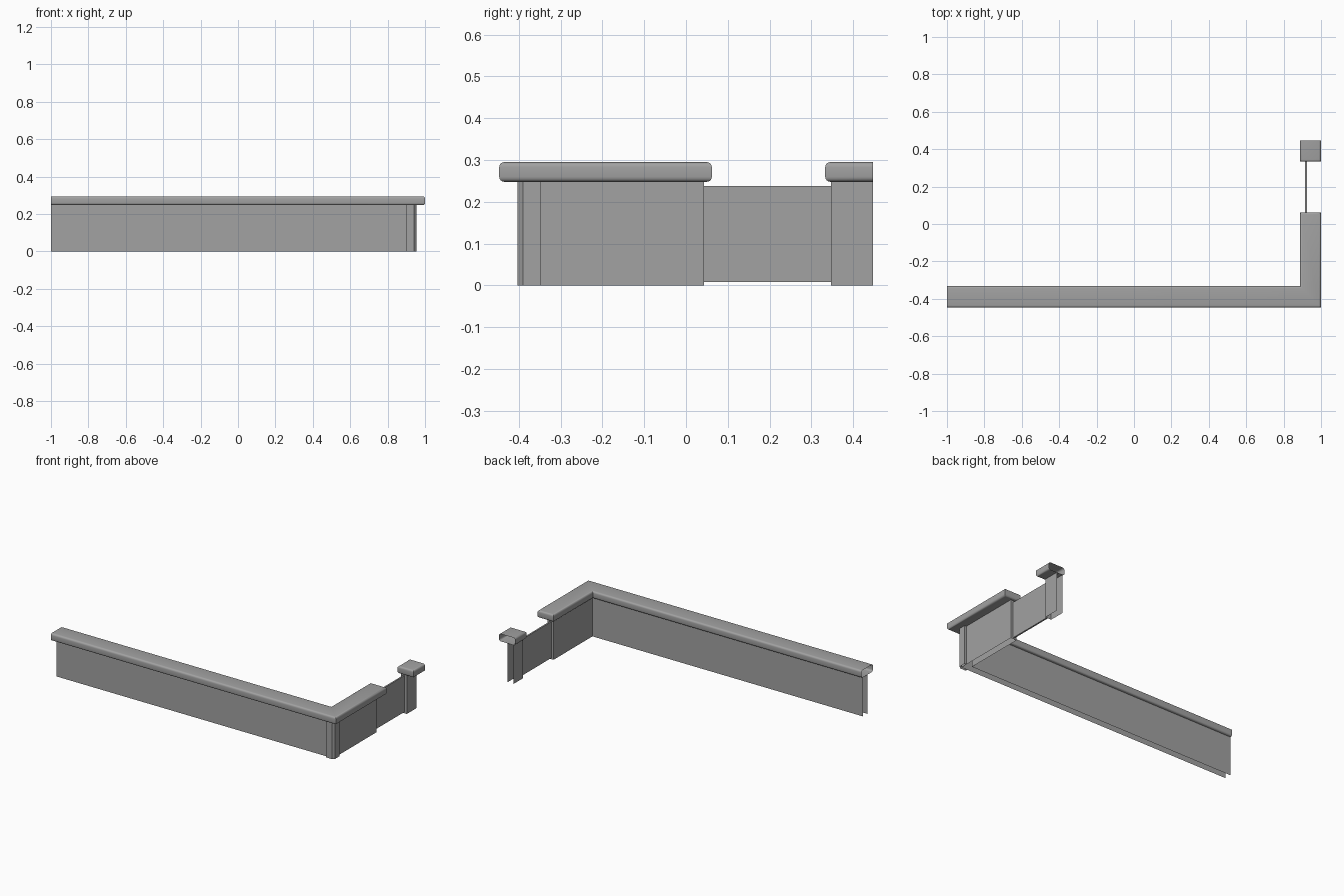
import bpy
import bmesh

cube = bpy.data.objects.get("Cube")
if cube:
    bpy.data.objects.remove(cube)

# Single grey stone colour
stone = bpy.data.materials.new("stone grey")
stone.use_nodes = True
GREY = (0.36, 0.36, 0.36, 1)
stone.diffuse_color = GREY
stone.node_tree.nodes["Principled BSDF"].inputs["Base Color"].default_value = GREY


def finish(name, bm, smooth=False):
    mesh = bpy.data.meshes.new(name)
    bm.to_mesh(mesh)
    bm.free()
    obj = bpy.data.objects.new(name, mesh)
    bpy.context.collection.objects.link(obj)
    mesh.materials.append(stone)
    if smooth:
        bpy.ops.object.select_all(action='DESELECT')
        obj.select_set(True)
        bpy.context.view_layer.objects.active = obj
        bpy.ops.object.shade_smooth_by_angle()
    return obj


def ribbon(name, path, bottom, top):
    """Upright sheet along a path, open above and below."""
    bm = bmesh.new()
    low = [bm.verts.new((x, y, bottom)) for x, y in path]
    high = [bm.verts.new((x, y, top)) for x, y in path]
    for i in range(len(path) - 1):
        bm.faces.new((low[i], low[i + 1], high[i + 1], high[i]))
    return finish(name, bm)


def coping(name, outline, open_end):
    """Rounded slab over an outline; the end picked by open_end is left open."""
    bm = bmesh.new()
    base = bm.faces.new([bm.verts.new((x, y, CAP_LOW)) for x, y in outline])
    slab = bmesh.ops.extrude_face_region(bm, geom=[base], use_keep_orig=True)
    for v in slab["geom"]:
        if isinstance(v, bmesh.types.BMVert):
            v.co.z = CAP_TOP
    bmesh.ops.recalc_face_normals(bm, faces=bm.faces)
    ends = [f for f in bm.faces if all(open_end(v.co) for v in f.verts)]
    bmesh.ops.delete(bm, geom=ends, context='FACES')
    rims = [e for e in bm.edges if not e.is_boundary
            and abs(e.verts[0].co.z - e.verts[1].co.z) < 0.001]
    bmesh.ops.bevel(bm, geom=rims, offset=0.012, segments=4, profile=0.5, affect='EDGES')
    return finish(name, bm, smooth=True)


# Shared dimensions
CAP_LOW, CAP_TOP = 0.248, 0.295
IN_X, OUT_X = 0.9, 0.942
IN_Y, OUT_Y = -0.347, -0.39
GATE_NEAR, GATE_FAR, END_Y = 0.043, 0.347, 0.447
CAP_IN = 0.887

# Hollow L-shaped wall, open at its right end
ribbon("corner_wall", [(-1, OUT_Y), (OUT_X, OUT_Y), (OUT_X, GATE_NEAR),
                       (IN_X, GATE_NEAR), (IN_X, IN_Y), (-1, IN_Y)], 0, CAP_LOW)

# Chamfered post wrapping the outer corner
ribbon("corner_post", [(IN_X, OUT_Y), (IN_X, -0.403), (OUT_X, -0.403), (0.955, OUT_Y),
                       (0.955, IN_Y), (OUT_X, IN_Y)], 0, CAP_LOW)

# Short wall beyond the gate, open at the back
ribbon("rear_wall", [(IN_X, END_Y), (IN_X, GATE_FAR), (OUT_X, GATE_FAR),
                     (OUT_X, END_Y)], 0, CAP_LOW)

# Rounded copings
coping("corner_coping", [(-1, -0.447), (1, -0.447), (1, 0.062), (CAP_IN, 0.062),
                         (CAP_IN, -0.332), (-1, -0.332)], lambda p: p.x < -0.99)
coping("rear_coping", [(CAP_IN, 0.333), (1, 0.333), (1, END_Y), (CAP_IN, END_Y)],
       lambda p: p.y > END_Y - 0.01)

# Thin gate panel between the walls
bm = bmesh.new()
bmesh.ops.create_cube(bm, size=1)
for v in bm.verts:
    v.co.x = 0.92 + v.co.x * 0.01
    v.co.y = GATE_FAR if v.co.y > 0 else GATE_NEAR
    v.co.z = 0.238 if v.co.z > 0 else 0.008
finish("gate_panel", bm)
